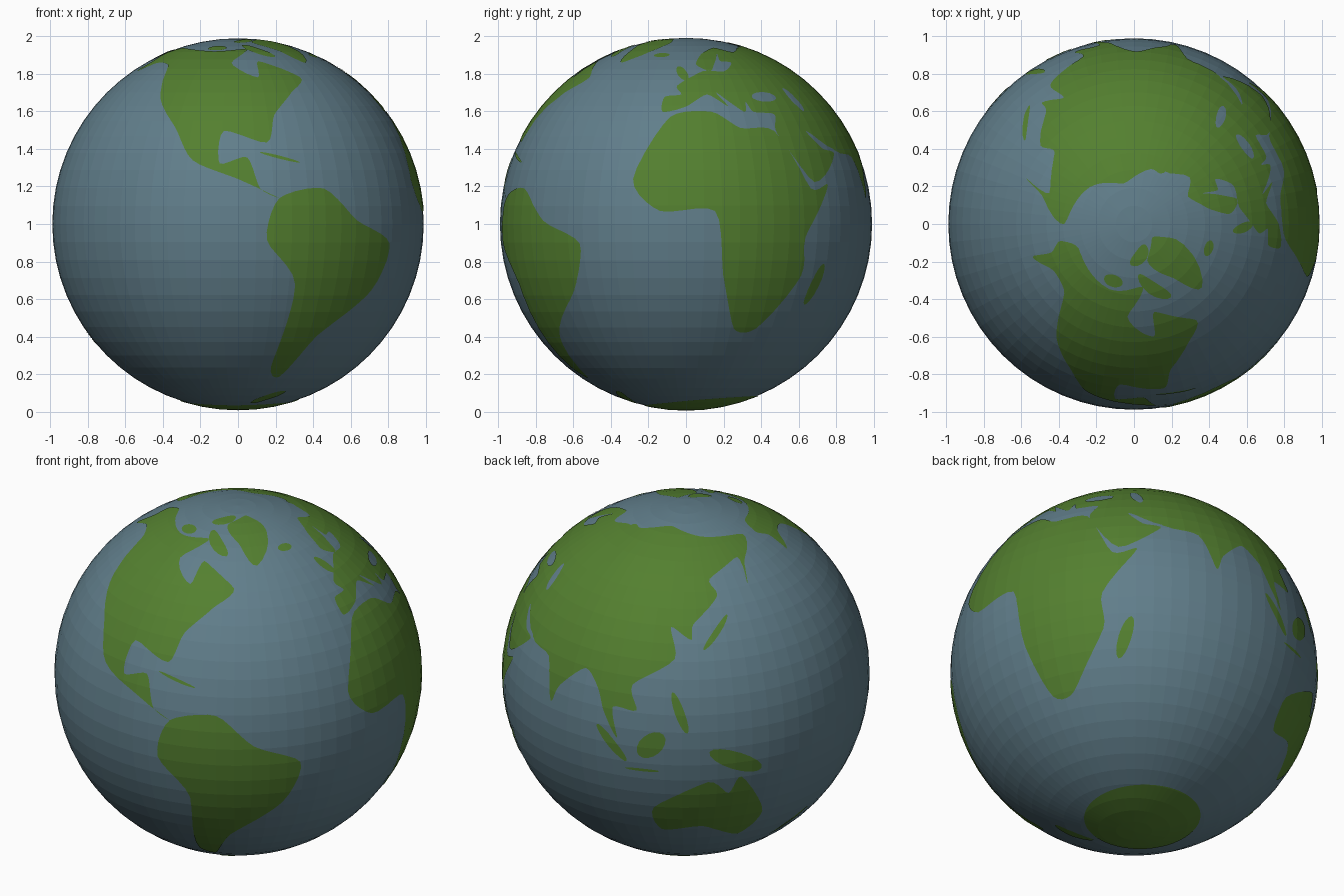
import bpy, bmesh, math
from mathutils import Vector
from mathutils.geometry import delaunay_2d_cdt, interpolate_bezier

if "Cube" in bpy.data.objects:
    bpy.data.objects.remove(bpy.data.objects["Cube"])

R, SEG, RINGS = 0.99, 64, 32
STEP = 360 / SEG
lands, seas = [], []


def clamp(x, y):
    return max(-180, min(180, x)), max(-90, min(90, y))


def coast(*pts):
    # closed smooth shoreline through a few (longitude, latitude) points
    p, out = [Vector((*q, 0)) for q in pts], []
    for i in range(len(p)):
        a, b, c, d = (p[(i + k) % len(p)] for k in range(-1, 3))
        out += interpolate_bezier(b, b + (c - a) / 8, c - (d - b) / 8, c, 6)[:-1]
    lands.append([clamp(v.x, v.y) for v in out])


def oval(lon, lat, length, width, tilt=0, group=lands):
    # oval island or sea, sizes in degrees of arc
    a, k, ring = math.radians(tilt), 1 / math.cos(math.radians(lat)), []
    for i in range(16):
        t = math.tau * i / 16
        x, y = length / 2 * math.cos(t), width / 2 * math.sin(t)
        ring.append(clamp(lon + k * (x * math.cos(a) - y * math.sin(a)), lat + x * math.sin(a) + y * math.cos(a)))
    group.append(ring)


def material(name, *rgb):
    m = bpy.data.materials.new(name)
    m.diffuse_color = (*rgb, 1)
    m.use_nodes = True
    m.node_tree.nodes["Principled BSDF"].inputs["Base Color"].default_value = m.diffuse_color
    return m


# North and Central America
coast((-167, 66), (-156, 71), (-110, 68), (-82, 70), (-94, 60), (-80, 52), (-77, 61), (-57, 52), (-66, 45), (-76, 36),
      (-80, 26), (-95, 30), (-96, 19), (-87, 21), (-83, 11), (-77, 8), (-90, 14), (-105, 20), (-113, 31), (-124, 42),
      (-135, 58), (-150, 60), (-162, 55), (-161, 62))
# South America
coast((-77, 8), (-62, 11), (-50, 1), (-35, -6), (-40, -21), (-58, -37), (-67, -55), (-74, -50), (-71, -19), (-81, -5))
# Africa
coast((-6, 35), (10, 37), (20, 31), (33, 30), (43, 11), (51, 12), (40, -4), (40, -16), (27, -34), (18, -34), (12, -16),
      (9, 4), (-8, 4), (-17, 14))
# Europe, Near East and Arabia
coast((-9, 37), (-9, 43), (-2, 44), (-4, 48), (9, 55), (21, 55), (29, 60), (22, 61), (24, 66), (17, 59), (13, 55),
      (6, 59), (12, 66), (27, 71), (40, 67), (62, 69), (62, 25), (48, 30), (53, 24), (59, 22), (45, 13), (34, 29),
      (36, 36), (27, 37), (25, 41), (23, 37), (13, 45), (17, 39), (9, 44), (0, 39))
# Asia
coast((58, 69), (73, 72), (104, 77), (140, 72), (180, 68), (163, 59), (157, 51), (160, 61), (138, 55), (140, 49),
      (128, 40), (127, 35), (119, 39), (121, 29), (107, 20), (109, 12), (101, 12), (103, 2), (98, 10), (95, 17),
      (89, 22), (80, 14), (77, 8), (72, 21), (58, 26))
# Australia and Greenland
coast((114, -23), (116, -34), (131, -32), (146, -39), (153, -28), (143, -11), (139, -17), (132, -12))
coast((-70, 78), (-35, 83), (-20, 76), (-43, 60), (-54, 69))
# Antarctica: an off-centre polar cap and its peninsula
cap = [(a, 5 * math.cos(math.radians(a - 85)) - 72) for a in range(-180, 181, 10)]
lands.append(cap + [(180, -90), (-180, -90)])
oval(-65, -69, 13, 4, 55)
# Larger islands: longitude, latitude, length, width, tilt
for island in [(-74, 69, 13, 4, -53), (-78, 80, 8, 4, 45), (-110, 71, 6, 4), (-18, 65, 5, 3), (-2, 54, 8, 3, 110),
               (47, -19, 14, 4, 72), (137, 37, 14, 2, 50), (101, 0, 15, 3, -47), (114, 1, 11, 7, 45), (111, -8, 11, 1),
               (141, -5, 19, 6, -25), (123, 12, 14, 3, 110), (173, -41, 15, 2, 50), (-76, 21, 13, 1, -15)]:
    oval(*island)
# Black Sea and Caspian Sea
oval(35, 43, 9, 4, 0, seas)
oval(51, 42, 10, 3, -75, seas)


def inside(x, y, polys):
    for poly in polys:
        hit = False
        for (ax, ay), (bx, by) in zip(poly, poly[1:] + poly[:1]):
            if (ay > y) != (by > y) and x < ax + (y - ay) * (bx - ax) / (by - ay):
                hit = not hit
        if hit:
            return True
    return False


def on_facet(lon, lat, r):
    # point on the flat facet of the ball that holds this longitude and latitude
    i, j = math.floor(lon / STEP), math.floor(lat / STEP)
    u, v = lon / STEP - i, lat / STEP - j

    def corner(a, b):
        a, b = math.radians(a * STEP), math.radians(b * STEP)
        return Vector((math.cos(b) * math.cos(a), math.cos(b) * math.sin(a), math.sin(b))) * r
    low = corner(i, j).lerp(corner(i + 1, j), u)
    return low.lerp(corner(i, j + 1).lerp(corner(i + 1, j + 1), u), v) + Vector((0, 0, 1))


# Ocean ball
bpy.ops.mesh.primitive_uv_sphere_add(segments=SEG, ring_count=RINGS, radius=R, location=(0, 0, 1))
ocean = bpy.context.object
ocean.name = "ocean"
ocean.data.materials.append(material("ocean blue grey", 0.119, 0.209, 0.258))

# Flat map: shorelines cut by the facet grid
lines = [[(k * STEP - 180, -90), (k * STEP - 180, 90)] for k in range(SEG + 1)]
lines += [[(-180, k * STEP - 90), (180, k * STEP - 90)] for k in range(RINGS + 1)]
pts, edges = [], []
for line in lines + lands + seas:
    n, m = len(pts), len(line)
    pts += [Vector(p) for p in line]
    edges += [(n + k, n + (k + 1) % m) for k in range(m if m > 2 else 1)]
verts, _, faces = delaunay_2d_cdt(pts, edges, [], 0, 1e-5)[:3]

# Continents: the land pieces wrapped onto the ball as a thin skin
bm = bmesh.new()
bverts = [bm.verts.new(on_facet(p.x, p.y, R + 0.003)) for p in verts]
for f in faces:
    c = sum((verts[k] for k in f), Vector((0, 0))) / len(f)
    if inside(c.x, c.y, lands) and not inside(c.x, c.y, seas):
        bm.faces.new([bverts[k] for k in f])
bmesh.ops.delete(bm, geom=[v for v in bm.verts if not v.link_faces], context='VERTS')
bmesh.ops.remove_doubles(bm, verts=bm.verts, dist=1e-5)
mesh = bpy.data.meshes.new("continents")
bm.to_mesh(mesh)
bm.free()
mesh.materials.append(material("land green", 0.088, 0.215, 0.029))
bpy.context.collection.objects.link(bpy.data.objects.new("continents", mesh))
